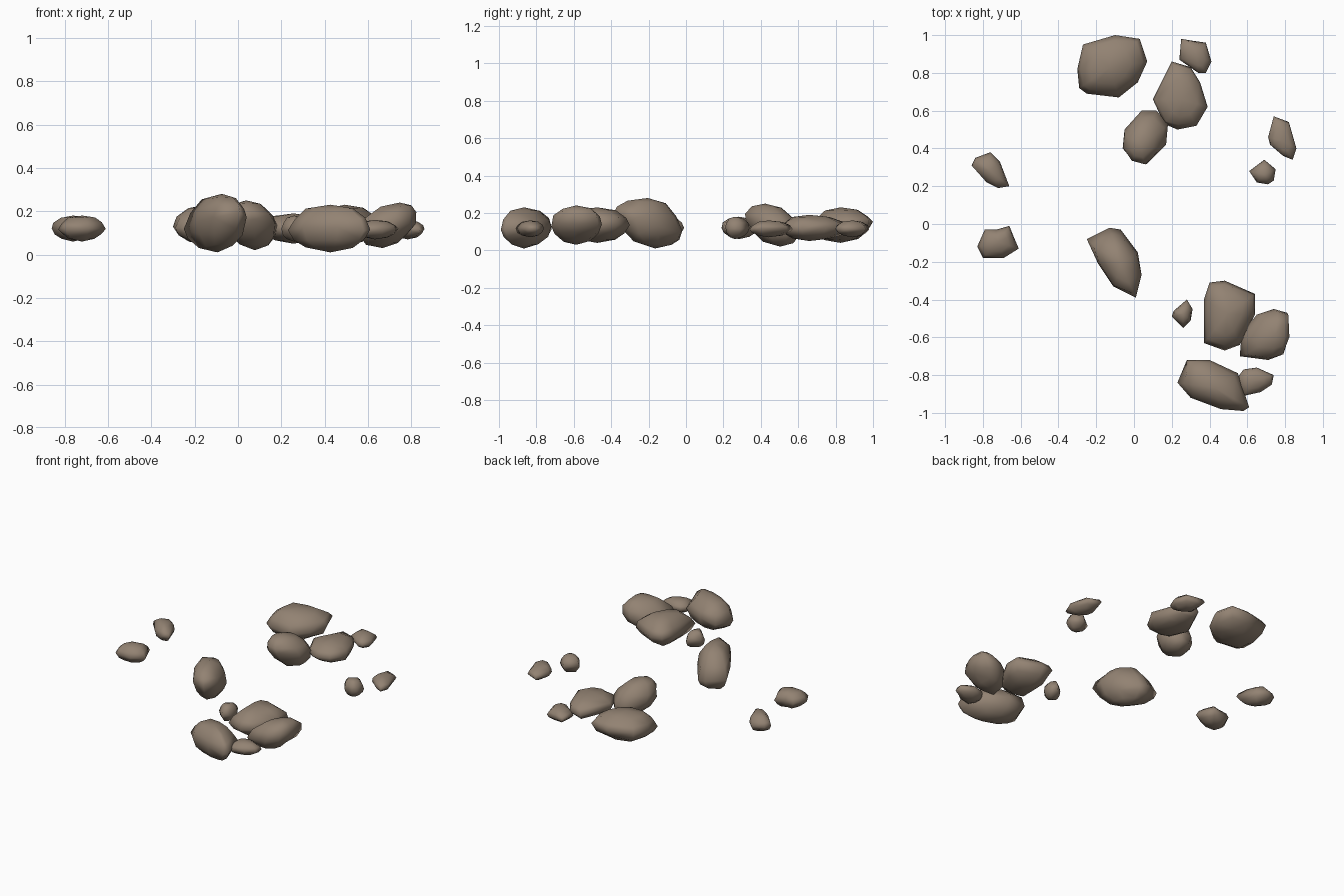
import bpy
import bmesh
import random
from mathutils import Vector

if "Cube" in bpy.data.objects:
    bpy.data.objects.remove(bpy.data.objects["Cube"], do_unlink=True)

random.seed(4)

# Single earthy stone colour
stone = bpy.data.materials.new("warm_brown_stone")
stone.use_nodes = True
stone_colour = (0.29, 0.225, 0.17, 1)
stone.diffuse_color = stone_colour
stone.node_tree.nodes["Principled BSDF"].inputs["Base Color"].default_value = stone_colour

# Rings from the belly to the crown: (height fraction, outline scale)
RINGS = [(0.1, 0.55), (0.27, 0.84), (0.5, 1.0), (0.72, 0.88), (0.92, 0.56)]


def rock(name, low, high, outline, tilt=(0, 0), peak=(0, 0)):
    """Rock stacked from rings of its plan outline; sizes are in hundredths."""
    points = [Vector(p) / 100 for p in outline]
    low, high = low / 100, high / 100
    centre = sum(points, Vector((0, 0))) / len(points)
    tilt, peak = Vector(tilt), Vector(peak) / 100
    bm = bmesh.new()
    rings = []
    for fraction, scale in RINGS:
        ring = []
        side = 1 - abs(2 * fraction - 1)       # strongest at the middle ring
        for p in points:
            s = scale if scale == 1 else scale * random.uniform(0.94, 1.06)
            xy = centre + (p - centre) * min(s, 1) + peak * (2 * fraction - 1)
            if scale == 1:
                xy = p
            z = low + (high - low) * fraction + tilt.dot(p - centre) * side
            z += random.uniform(-0.05, 0.05) * (high - low) * side
            ring.append(bm.verts.new((xy.x, xy.y, max(low, min(high, z)))))
        rings.append(ring)
    bottom = bm.verts.new((*(centre - peak), low))
    top = bm.verts.new((*(centre + peak), high))

    # Sides, then fans closing the belly and the crown
    count = len(points)
    for i in range(count):
        j = (i + 1) % count
        for lower, upper in zip(rings, rings[1:]):
            bm.faces.new((lower[i], lower[j], upper[j], upper[i]))
        bm.faces.new((bottom, rings[0][j], rings[0][i]))
        bm.faces.new((top, rings[-1][i], rings[-1][j]))
    bmesh.ops.triangulate(bm, faces=bm.faces[:])
    bmesh.ops.recalc_face_normals(bm, faces=bm.faces[:])
    for face in bm.faces:
        face.smooth = True
    mesh = bpy.data.meshes.new(name)
    bm.to_mesh(mesh)
    bm.free()
    mesh.materials.append(stone)
    obj = bpy.data.objects.new(name, mesh)
    bpy.context.collection.objects.link(obj)
    return obj


# Back cluster
rock("back_boulder", 4, 23,
     [(-27, 95), (-10, 100), (3, 98), (7, 86), (2, 75), (-8, 67), (-25, 69), (-29, 72), (-30, 82)],
     tilt=(0, 0.1))
rock("back_pebble", 7, 16,
     [(25, 98), (31, 97), (38, 96), (41, 86), (38, 80), (34, 80), (24, 87)])
rock("back_pointed_rock", 5, 19,
     [(20, 86), (30, 83), (35, 75), (39, 62), (33, 52), (23, 50), (16, 53), (10, 66)])
rock("back_leaning_rock", 2, 25,
     [(4, 60), (12, 60), (18, 53), (17, 42), (7, 32), (-1, 34), (-6, 40), (-5, 50)],
     tilt=(0, -0.15), peak=(-2, -4))

# Pair on the left
rock("left_long_stone", 7, 16,
     [(74, 57), (82, 54), (86, 40), (84, 34), (79, 36), (72, 42), (71, 46)])
rock("left_pebble", 6, 18,
     [(69, 34), (75, 29), (74, 23), (71, 21), (65, 22), (61, 28)])

# Pair on the right
rock("right_long_stone", 6, 18,
     [(-76, 38), (-71, 33), (-66, 20), (-72, 19), (-78, 22), (-86, 31), (-84, 35)])
rock("right_notched_stone", 6, 18,
     [(-79, -3), (-73, -3), (-66, -1), (-64, -6), (-61, -13), (-69, -18), (-80, -18), (-83, -12)])

# Tall rock near the centre
rock("centre_rock", 1, 28,
     [(-13, -2), (-7, -3), (2, -15), (4, -27), (1, -39), (-11, -33), (-19, -21), (-25, -8)],
     tilt=(0, -0.25), peak=(1, -2))

# Front cluster
rock("front_small_pebble", 6, 18,
     [(28, -40), (31, -45), (30, -51), (26, -55), (20, -49), (21, -46)])
rock("front_inner_boulder", 4, 23,
     [(40, -31), (48, -30), (64, -37), (64, -48), (56, -64), (48, -67), (37, -63), (37, -40)])
rock("front_outer_boulder", 3, 24,
     [(74, -45), (81, -47), (82, -60), (79, -69), (71, -72), (56, -70), (57, -58), (65, -48)],
     tilt=(0.15, 0), peak=(4, 0))
rock("front_wide_boulder", 1, 23,
     [(28, -72), (40, -72), (55, -79), (61, -97), (58, -99), (46, -98), (30, -92), (23, -84)])
rock("front_flat_stone", 7, 16,
     [(65, -76), (74, -80), (73, -85), (67, -89), (58, -91), (55, -86), (55, -81), (58, -77)])
